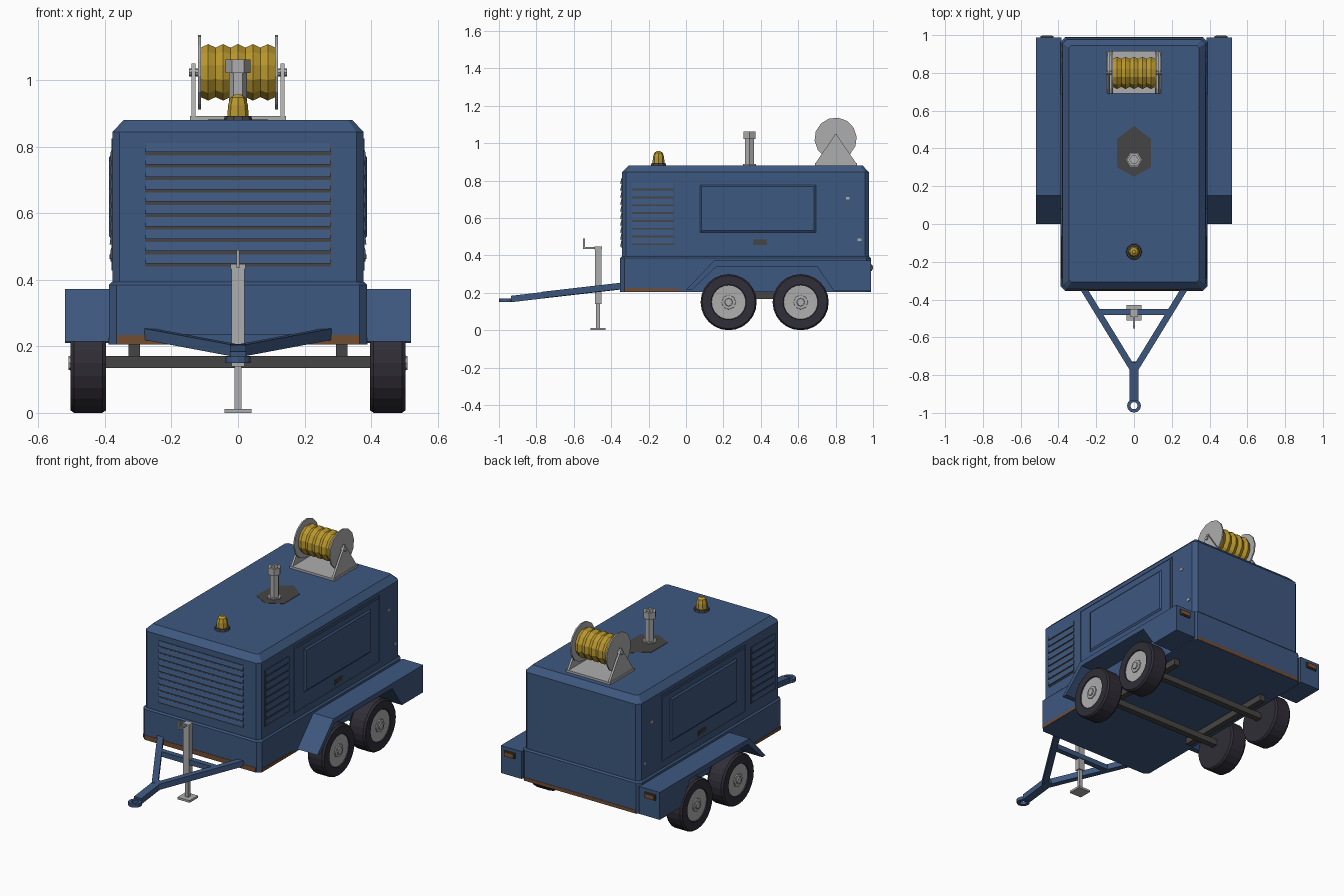
import bpy, bmesh, math
from mathutils import Vector, Matrix

if "Cube" in bpy.data.objects:
    bpy.data.objects.remove(bpy.data.objects["Cube"])


def material(name, rgb):
    m = bpy.data.materials.new(name)
    m.diffuse_color = (*rgb, 1)
    m.use_nodes = True
    m.node_tree.nodes["Principled BSDF"].inputs["Base Color"].default_value = m.diffuse_color
    return m


BLUE = material("blue paint", (0.048, 0.098, 0.215))
STEEL = material("light steel", (0.42, 0.42, 0.42))
DARK = material("dark grey", (0.062, 0.060, 0.058))
RUBBER = material("tyre rubber", (0.030, 0.027, 0.038))
YELLOW = material("amber yellow", (0.50, 0.32, 0.028))
RUST = material("rust", (0.17, 0.072, 0.030))
LENS = material("tail lens", (0.26, 0.085, 0.025))


def finish(name, bm, mat):
    bmesh.ops.recalc_face_normals(bm, faces=bm.faces)
    me = bpy.data.meshes.new(name)
    bm.to_mesh(me)
    bm.free()
    me.materials.append(mat)
    ob = bpy.data.objects.new(name, me)
    bpy.context.collection.objects.link(ob)
    return ob


def loft(name, loops, mat, caps=True):
    """Skin a list of equally long closed loops."""
    bm = bmesh.new()
    rings = [[bm.verts.new(p) for p in lp] for lp in loops]
    n = len(rings[0])
    for a, b in zip(rings, rings[1:]):
        for i in range(n):
            j = (i + 1) % n
            bm.faces.new((a[i], a[j], b[j], b[i]))
    if caps:
        bm.faces.new(rings[0])
        bm.faces.new(rings[-1])
    return finish(name, bm, mat)


def box(name, x, y, z, mat):
    return loft(name, [[(x[0], y[0], h), (x[1], y[0], h), (x[1], y[1], h), (x[0], y[1], h)]
                       for h in z], mat)


def side_prism(name, pts, x0, x1, mat):
    """Extrude a (y, z) outline along x."""
    return loft(name, [[(x, y, z) for y, z in pts] for x in (x0, x1)], mat)


def lathe(name, prof, centre, axis, n, mat, turn=0.0):
    """Revolve (radius, offset) pairs about an axis."""
    loops = []
    for r, h in prof:
        lp = []
        for i in range(n):
            a = turn + 2 * math.pi * i / n
            c, s = r * math.cos(a), r * math.sin(a)
            p = (h, c, s) if axis == 'x' else (c, s, h)
            lp.append(Vector(centre) + Vector(p))
        loops.append(lp)
    return loft(name, loops, mat)


def beam(name, a, b, w, h, mat):
    """Rectangular bar between two points."""
    a, b = Vector(a), Vector(b)
    d = (b - a).normalized()
    side = d.cross(Vector((0, 0, 1))).normalized() * w / 2
    up = side.cross(d).normalized() * h / 2
    return loft(name, [[p + side + up, p - side + up, p - side - up, p + side - up]
                       for p in (a, b)], mat)


def rounded(hx, y0, y1, c, z):
    """Rectangle with cut corners at height z."""
    return [(-hx + c, y0, z), (hx - c, y0, z), (hx, y0 + c, z), (hx, y1 - c, z),
            (hx - c, y1, z), (-hx + c, y1, z), (-hx, y1 - c, z), (-hx, y0 + c, z)]


# Enclosure: lower skirt and upper housing with chamfered roof
loft("lower_skirt", [rounded(0.388, -0.352, 0.988, 0.022, 0.205),
                     rounded(0.388, -0.352, 0.988, 0.022, 0.385),
                     rounded(0.380, -0.344, 0.980, 0.022, 0.393)], BLUE)
loft("upper_housing", [rounded(0.378, -0.342, 0.978, 0.022, 0.38),
                       rounded(0.378, -0.342, 0.978, 0.022, 0.845),
                       rounded(0.344, -0.307, 0.945, 0.012, 0.88)], BLUE)

# Rust along the bottom edge
box("rust_front", (-0.364, 0.364), (-0.354, -0.348), (0.206, 0.234), RUST)
box("rust_back", (-0.364, 0.364), (0.984, 0.990), (0.206, 0.226), RUST)
for s in (-1, 1):
    side_prism("rust_side", [(-0.33, 0.206), (0.0, 0.206), (-0.06, 0.222), (-0.33, 0.226)],
               s * 0.384, s * 0.390, RUST)

# Front grille
box("front_grille_back", (-0.28, 0.28), (-0.345, -0.335), (0.44, 0.812), DARK)
pitch = 0.372 / 10
for i in range(10):
    z = 0.44 + i * pitch + 0.009
    side_prism("front_slat", [(-0.339, z), (-0.352, z), (-0.346, z + 0.028), (-0.339, z + 0.028)],
               -0.278, 0.278, BLUE)

# Side details, on both sides
for s in (-1, 1):
    X = s * 0.378
    box("side_grille_back", sorted((X - s * 0.01, X + s * 0.002)), (-0.29, -0.065), (0.455, 0.79), DARK)
    pitch = 0.335 / 8
    for i in range(8):
        z = 0.455 + i * pitch + 0.009
        loft("side_slat", [[(X, y, z), (X + s * 0.008, y, z), (X + s * 0.004, y, z + 0.032),
                            (X, y, z + 0.032)] for y in (-0.288, -0.067)], BLUE)
    # door with raised frame, leaf and bulged centre
    y0, y1, z0, z1, t = -0.017, 0.785, 0.428, 0.825, 0.006
    for ya, yb, za, zb in ((y0, y1, z0, z0 + t), (y0, y1, z1 - t, z1),
                           (y0, y0 + t, z0, z1), (y1 - t, y1, z0, z1)):
        box("door_frame", sorted((X - s * 0.004, X + s * 0.003)), (ya, yb), (za, zb), BLUE)
    box("door_leaf", sorted((X - s * 0.004, X + s * 0.003)), (0.0, 0.768), (0.443, 0.81), BLUE)
    loft("door_bulge", [[(x, 0.07 + d, 0.518 + d), (x, 0.698 - d, 0.518 + d),
                         (x, 0.698 - d, 0.782 - d), (x, 0.07 + d, 0.782 - d)]
                        for x, d in ((X, 0), (X + s * 0.010, 0.014))], BLUE)
    box("handle_plate", sorted((X, X + s * 0.006)), (0.357, 0.432), (0.455, 0.485), DARK)
    box("handle_grip", sorted((X, X + s * 0.009)), (0.372, 0.417), (0.463, 0.477), DARK)
    for y, z in ((0.865, 0.705), (0.927, 0.483)):
        box("latch", sorted((X, X + s * 0.004)), (y - 0.01, y + 0.01), (z - 0.007, z + 0.007), STEEL)

    # mudguard with open wheel arch and rear box
    side_prism("mudguard", [(0.0, 0.215), (0.150, 0.372), (0.988, 0.372), (0.988, 0.21),
                            (0.79, 0.21), (0.70, 0.342), (0.165, 0.342), (0.03, 0.215)],
               s * 0.384, s * 0.52, BLUE)
    box("tail_light_frame", sorted((s * 0.425, s * 0.495)), (0.985, 0.995), (0.318, 0.352), DARK)
    box("tail_light_lens", sorted((s * 0.433, s * 0.487)), (0.99, 0.999), (0.325, 0.345), LENS)

    # chassis rail
    box("chassis_rail", sorted((s * 0.294, s * 0.33)), (0.1, 0.745), (0.168, 0.207), DARK)

    # wheels
    for y in (0.228, 0.613):
        c = (0, y, 0.15)
        lathe("tyre", [(0.10, s * 0.397), (0.142, s * 0.397), (0.150, s * 0.408), (0.150, s * 0.493),
                       (0.142, s * 0.504), (0.094, s * 0.504), (0.090, s * 0.496)], c, 'x', 24, RUBBER)
        lathe("wheel_disc", [(0.091, s * 0.49), (0.091, s * 0.499), (0.045, s * 0.497)], c, 'x', 24, STEEL)
        lathe("wheel_hub", [(0.040, s * 0.49), (0.038, s * 0.503), (0.022, s * 0.504),
                            (0.020, s * 0.510)], c, 'x', 8, STEEL)

# Axles
for y in (0.228, 0.613):
    box("axle", (-0.40, 0.40), (y - 0.018, y + 0.018), (0.135, 0.171), DARK)

# Towing frame
for s in (-1, 1):
    beam("drawbar_arm", (s * 0.275, -0.33, 0.238), (s * 0.008, -0.765, 0.188), 0.034, 0.034, BLUE)
beam("drawbar_cross", (-0.19, -0.465, 0.222), (0.19, -0.465, 0.222), 0.032, 0.030, BLUE)
beam("drawbar_nose", (0, -0.73, 0.191), (0, -0.935, 0.167), 0.048, 0.034, BLUE)
ring = [(0.019, 0.15), (0.037, 0.15), (0.037, 0.170), (0.019, 0.170), (0.019, 0.15)]
r = loft("tow_ring", [[(q * math.cos(a), -0.962 + q * math.sin(a), z) for a in
                       [2 * math.pi * i / 12 for i in range(12)]] for q, z in ring], BLUE, caps=False)

# Parking jack
Y = -0.47
box("jack_tube", (-0.019, 0.019), (Y - 0.017, Y + 0.017), (0.14, 0.435), STEEL)
box("jack_cap", (-0.022, 0.022), (Y - 0.02, Y + 0.02), (0.432, 0.447), STEEL)
box("jack_leg", (-0.010, 0.010), (Y - 0.010, Y + 0.010), (0.01, 0.145), STEEL)
box("jack_foot", (-0.04, 0.04), (Y - 0.04, Y + 0.04), (0.0, 0.012), STEEL)
box("crank_arm", (-0.005, 0.005), (-0.55, -0.48), (0.435, 0.445), STEEL)
box("crank_handle", (-0.005, 0.005), (-0.552, -0.541), (0.435, 0.49), STEEL)

# Beacon on the roof
lathe("beacon_base", [(0.043, 0.878), (0.040, 0.893)], (0, -0.147, 0), 'z', 10, DARK)
lathe("beacon_lamp", [(0.032, 0.89), (0.030, 0.925), (0.023, 0.948), (0.010, 0.957)],
      (0, -0.147, 0), 'z', 8, YELLOW)

# Exhaust stack with soot patch
loft("soot_patch", [[(0, 0.52, z), (0.09, 0.45, z), (0.09, 0.30, z), (0, 0.25, z),
                     (-0.09, 0.30, z), (-0.09, 0.45, z)] for z in (0.876, 0.882)], DARK)
E = (0, 0.34, 0)
lathe("exhaust_flange", [(0.040, 0.88), (0.040, 0.888)], E, 'z', 6, STEEL)
lathe("exhaust_pipe", [(0.027, 0.88), (0.027, 1.03)], E, 'z', 6, STEEL)
lathe("exhaust_cap", [(0.037, 1.022), (0.037, 1.062), (0.022, 1.062), (0.022, 1.045)], E, 'z', 6, STEEL)

# Hose reel
C = (0, 0.80, 1.024)
box("reel_base", (-0.145, 0.145), (0.69, 0.915), (0.878, 0.893), STEEL)
for s in (-1, 1):
    side_prism("reel_bracket", [(0.69, 0.89), (0.912, 0.89), (0.812, 1.035), (0.805, 1.05),
                                (0.797, 1.05), (0.79, 1.035)], s * 0.128, s * 0.14, STEEL)
    lathe("reel_disc", [(0.113, s * 0.112), (0.113, s * 0.120)], C, 'x', 14, STEEL, 0.1)
lathe("reel_shaft", [(0.012, -0.147), (0.012, 0.147)], C, 'x', 8, STEEL)
hose = [(0.088 if i % 2 else 0.077, -0.112 + 0.0224 * i) for i in range(11)]
lathe("wound_hose", hose, C, 'x', 12, YELLOW, math.pi / 12)
